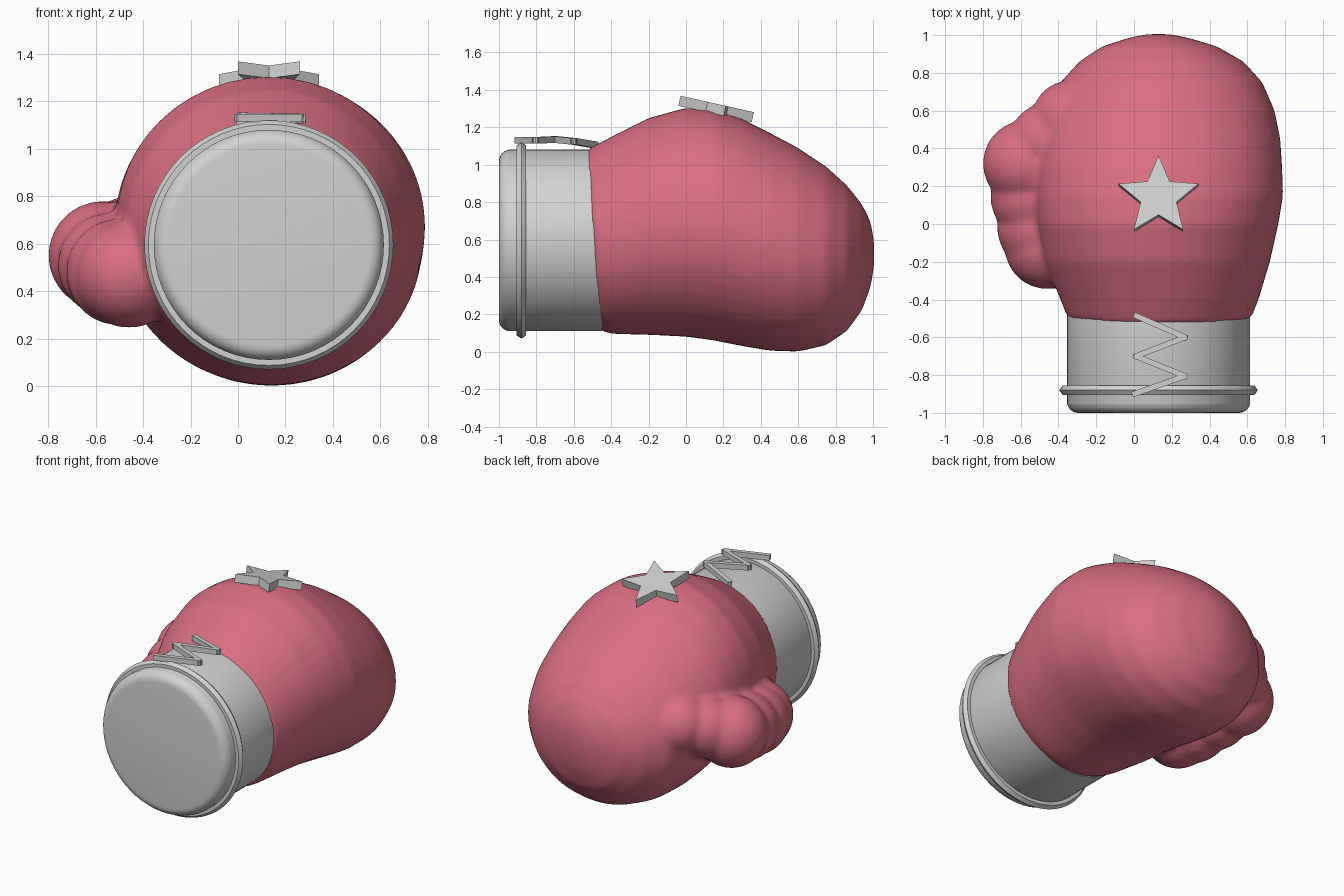
import bpy, bmesh, math
from mathutils import Vector, Matrix

cube = bpy.data.objects.get("Cube")
if cube:
    bpy.data.objects.remove(cube, do_unlink=True)


def material(name, rgb):
    m = bpy.data.materials.new(name)
    m.use_nodes = True
    m.diffuse_color = (*rgb, 1)
    m.node_tree.nodes["Principled BSDF"].inputs["Base Color"].default_value = (*rgb, 1)
    return m


RED = material("soft red leather", (0.70, 0.16, 0.22))
GREY = material("light grey trim", (0.64, 0.64, 0.64))
CX, CZ = 0.13, 0.595


def finish(bm, name, mat, smooth=None):
    bmesh.ops.recalc_face_normals(bm, faces=bm.faces)
    mesh = bpy.data.meshes.new(name)
    bm.to_mesh(mesh)
    bm.free()
    mesh.materials.append(mat)
    obj = bpy.data.objects.new(name, mesh)
    bpy.context.collection.objects.link(obj)
    if smooth:
        bpy.ops.object.select_all(action="DESELECT")
        obj.select_set(True)
        bpy.context.view_layer.objects.active = obj
        bpy.ops.object.shade_smooth_by_angle(angle=math.radians(smooth))
    return obj


def bridge(bm, rings, closed=False):
    pairs = list(zip(rings, rings[1:]))
    if closed:
        pairs.append((rings[-1], rings[0]))
    for a, b in pairs:
        for i in range(len(a)):
            j = (i + 1) % len(a)
            bm.faces.new((a[i], a[j], b[j], b[i]))


def lathe(name, profile, closed, seg=64):
    """Turn (y, radius) points about the wrist axis."""
    bm = bmesh.new()
    rings = []
    for y, r in profile:
        angles = [math.tau * i / seg for i in range(seg)]
        rings.append([bm.verts.new((CX + r * math.cos(a), y, CZ + r * math.sin(a))) for a in angles])
    bridge(bm, rings, closed)
    if not closed:
        bm.faces.new(rings[0])
        bm.faces.new(rings[-1])
    return finish(bm, name, GREY, 35)


# Glove body: elliptical sections as (y, z low, z high, x low, x high)
sections = [
    (-0.50, 0.12, 1.08, -0.35, 0.62), (-0.40, 0.095, 1.15, -0.39, 0.66),
    (-0.20, 0.09, 1.25, -0.47, 0.72), (0.00, 0.08, 1.305, -0.51, 0.765),
    (0.15, 0.06, 1.295, -0.52, 0.79), (0.30, 0.03, 1.245, -0.52, 0.785),
    (0.45, 0.005, 1.17, -0.50, 0.775), (0.60, 0.0, 1.09, -0.46, 0.745),
    (0.75, 0.035, 0.99, -0.39, 0.68), (0.86, 0.11, 0.89, -0.29, 0.58),
    (0.94, 0.22, 0.79, -0.17, 0.44), (0.985, 0.34, 0.70, -0.03, 0.29),
    (1.005, 0.45, 0.60, 0.07, 0.19),
]
bm = bmesh.new()
rings = []
for k, (y, z0, z1, x0, x1) in enumerate(sections):
    ring = []
    for i in range(48):
        a = math.tau * i / 48
        z = (z0 + z1) / 2 + (z1 - z0) / 2 * math.sin(a)
        tilt = -0.06 * (z - 0.6) if k == 0 else 0
        ring.append(bm.verts.new(((x0 + x1) / 2 + (x1 - x0) / 2 * math.cos(a), y + tilt, z)))
    rings.append(ring)
bridge(bm, rings)
bm.faces.new(rings[0])
bm.faces.new(rings[-1])

# Thumb: overlapping balls (x, y, z, radius) fused into the body
thumb = [(-0.34, 0.56, 0.64, 0.20), (-0.46, 0.44, 0.60, 0.20), (-0.57, 0.32, 0.55, 0.23),
         (-0.54, 0.14, 0.51, 0.22), (-0.50, -0.02, 0.48, 0.225), (-0.46, -0.12, 0.47, 0.225)]
for x, y, z, r in thumb:
    bmesh.ops.create_icosphere(bm, subdivisions=4, radius=r, matrix=Matrix.Translation((x, y, z)))
body = finish(bm, "glove_body", RED)
remesh = body.modifiers.new("fuse", "REMESH")
remesh.mode = "VOXEL"
remesh.voxel_size = 0.018
remesh.use_smooth_shade = True
soften = body.modifiers.new("soften", "SMOOTH")
soften.factor = 0.5
soften.iterations = 10

# Cuff with rounded closed end
cuff = [(-0.45, 0.485), (-0.95, 0.485)]
cuff += [(-0.94 - 0.06 * math.sin(t), 0.425 + 0.06 * math.cos(t))
         for t in (math.pi / 2 * i / 6 for i in range(1, 7))]
lathe("cuff", cuff, False)

# Rim band around the cuff
lathe("cuff_band", [(-0.905, 0.475), (-0.905, 0.508), (-0.88, 0.525),
                    (-0.855, 0.508), (-0.855, 0.475)], True)

# Zigzag lace of thin bars
bm = bmesh.new()
lace = [Vector(p) for p in ((0.0, -0.90, 1.13), (0.27, -0.805, 1.13), (0.01, -0.70, 1.135),
                            (0.27, -0.60, 1.125), (0.01, -0.485, 1.105))]
for a, b in zip(lace, lace[1:]):
    d = b - a
    turn = d.to_track_quat("X", "Z").to_matrix().to_4x4()
    size = Matrix.Diagonal((d.length + 0.02, 0.03, 0.035, 1))
    bmesh.ops.create_cube(bm, size=1, matrix=Matrix.Translation((a + b) / 2) @ turn @ size)
finish(bm, "lace", GREY)

# Raised star, tilted to follow the back of the hand
bm = bmesh.new()
place = Matrix.Translation((CX, 0.14, 1.30)) @ Matrix.Rotation(-0.22, 4, "X")
rings = []
for h in (-0.025, 0.03):
    ring = []
    for i in range(10):
        r = 0.1 if i % 2 else 0.222
        a = math.pi / 2 + math.pi * i / 5
        ring.append(bm.verts.new(place @ Vector((r * math.cos(a), r * math.sin(a), h))))
    rings.append(ring)
bridge(bm, rings)
bm.faces.new(rings[0])
bm.faces.new(rings[1])
finish(bm, "star", GREY)
